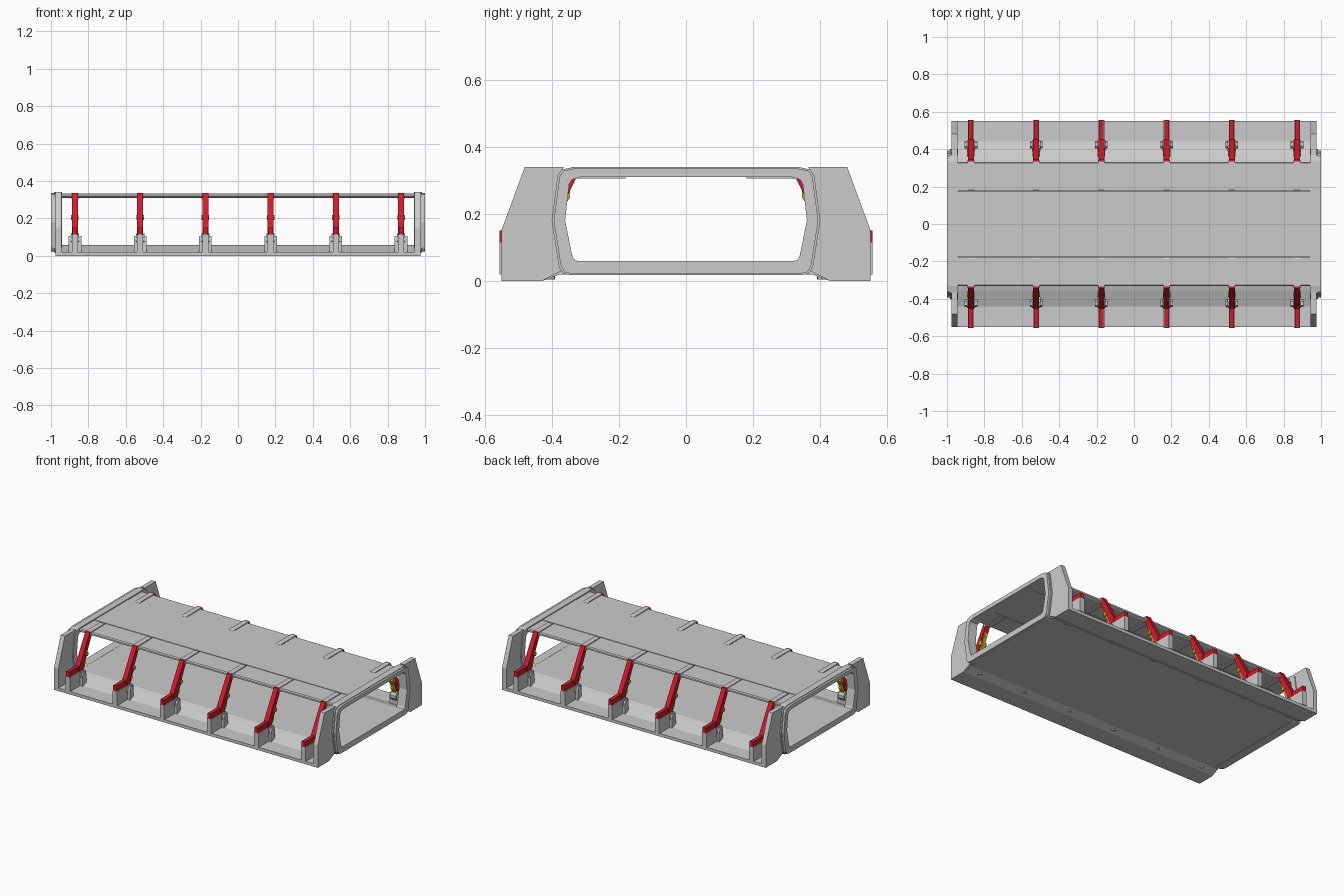
import bpy, bmesh, math
from mathutils import Vector, Matrix

if "Cube" in bpy.data.objects:
    bpy.data.objects.remove(bpy.data.objects["Cube"])


def material(name, color):
    m = bpy.data.materials.new(name)
    m.diffuse_color = color
    m.use_nodes = True
    m.node_tree.nodes["Principled BSDF"].inputs["Base Color"].default_value = m.diffuse_color
    return m


RED = material("red_paint", (0.65, 0.01, 0.025, 1))
YELLOW = material("yellow_paint", (0.65, 0.42, 0.01, 1))


def finish(name, bm, mat=None):
    bmesh.ops.recalc_face_normals(bm, faces=bm.faces)
    me = bpy.data.meshes.new(name)
    bm.to_mesh(me)
    bm.free()
    ob = bpy.data.objects.new(name, me)
    bpy.context.collection.objects.link(ob)
    if mat:
        me.materials.append(mat)
    return ob


def add_prism(bm, pts, x0, x1):
    """Extrude a y-z profile along x."""
    a = [bm.verts.new((x0, y, z)) for y, z in pts]
    b = [bm.verts.new((x1, y, z)) for y, z in pts]
    bm.faces.new(a)
    bm.faces.new(b[::-1])
    for i in range(len(pts)):
        j = (i + 1) % len(pts)
        bm.faces.new((a[i], a[j], b[j], b[i]))


def prism(name, pts, x0, x1, mat=None):
    bm = bmesh.new()
    add_prism(bm, pts, x0, x1)
    return finish(name, bm, mat)


def symmetric(half):
    return half + [(-y, z) for y, z in reversed(half)]


def ring(name, outer, inner, x0, x1):
    """Hollow portal from matching outer and inner outlines."""
    bm = bmesh.new()
    loops = [[bm.verts.new((x, y, z)) for y, z in p]
             for p, x in ((outer, x0), (outer, x1), (inner, x1), (inner, x0))]
    n = len(outer)
    for k in range(4):
        a, b = loops[k], loops[(k + 1) % 4]
        for i in range(n):
            j = (i + 1) % n
            bm.faces.new((a[i], a[j], b[j], b[i]))
    return finish(name, bm)


def rod(name, p, q, r, sides, mat=None):
    p, q = Vector(p), Vector(q)
    d = q - p
    bm = bmesh.new()
    rot = d.to_track_quat('Z', 'Y').to_matrix().to_4x4()
    bmesh.ops.create_cone(bm, cap_ends=True, segments=sides, radius1=r, radius2=r,
                          depth=d.length, matrix=Matrix.Translation((p + q) / 2) @ rot)
    return finish(name, bm, mat)


# Floor with outer shelves and sloped kerbs
prism("floor", symmetric([(.375, .02), (.43, 0), (.55, 0), (.55, .02), (.44, .02),
                          (.355, .052), (.33, .059)]), -.965, .965)

# Roof: centre panel and two side panels with narrow seams
prism("roof_centre", [(-.174, .31), (.174, .31), (.174, .334), (-.174, .334)], -.95, .95)
for s in (-1, 1):
    prism("roof_side", [(s * .176, .31), (s * .32, .31), (s * .332, .316),
                        (s * .332, .326), (s * .325, .332), (s * .176, .332)], -.95, .95)

# End portals and their side wings
outer = symmetric([(.345, .018), (.365, .022), (.378, .04), (.40, .18),
                   (.382, .315), (.37, .332), (.335, .34)])
inner = symmetric([(.32, .06), (.33, .062), (.338, .072), (.36, .18),
                   (.348, .288), (.34, .302), (.315, .31)])
lip = [(y * .985, .18 + (z - .18) * .975) for y, z in outer]
for e in (-1, 1):
    ring("portal_frame", outer, inner, e * .94, e * .985)
    ring("portal_rim", lip, inner, e * .985, e * 1.0)
    for s in (-1, 1):
        wing = [(.365, .033), (.43, 0), (.55, 0), (.55, .15), (.48, .34), (.365, .34),
                (.395, .18)]
        prism("end_wing", [(s * y, z) for y, z in wing], e * .945, e * .976)

# Ribs: six on each long side
for i in range(6):
    x = -.872 + i * .3488
    for s in (-1, 1):
        def m(pts):
            return [(s * y, z) for y, z in pts]

        # Red rib and its outward foot
        prism("rib", m([(.325, .336), (.345, .336), (.455, .145), (.45, .115),
                        (.415, .115), (.405, .15), (.33, .30)]), x - .016, x + .016, RED)
        prism("rib_foot", m([(.43, .115), (.555, .115), (.555, .15), (.44, .15)]),
              x - .012, x + .012, RED)
        # Roof strap
        prism("roof_strap", m([(.18, .305), (.338, .305), (.342, .32), (.335, .337),
                               (.187, .337), (.18, .333)]), x - .018, x + .018)
        # Yellow damper along the inner face
        prism("damper", m([(.345, .30), (.36, .30), (.425, .13), (.405, .115),
                           (.385, .14), (.382, .17), (.365, .19), (.358, .23),
                           (.345, .25)]), x - .011, x + .011, YELLOW)
        rod("damper_pin", (x - .02, s * .375, .205), (x + .02, s * .375, .205), .014, 8, YELLOW)
        # Grey bracket: knuckle, base block and fin under the foot
        rod("bracket_knuckle", (x - .022, s * .42, .088), (x + .022, s * .42, .088), .03, 10)
        prism("bracket_base", m([(.405, .02), (.445, .02), (.445, .09), (.435, .105),
                                 (.415, .105), (.405, .09)]), x - .034, x + .034)
        prism("bracket_fin", m([(.43, .02), (.555, .02), (.555, .115), (.43, .115)]),
              x - .016, x + .016)
        # Bolt on the underside
        rod("floor_bolt", (x, s * .403, .004), (x, s * .403, .02), .013, 8)
